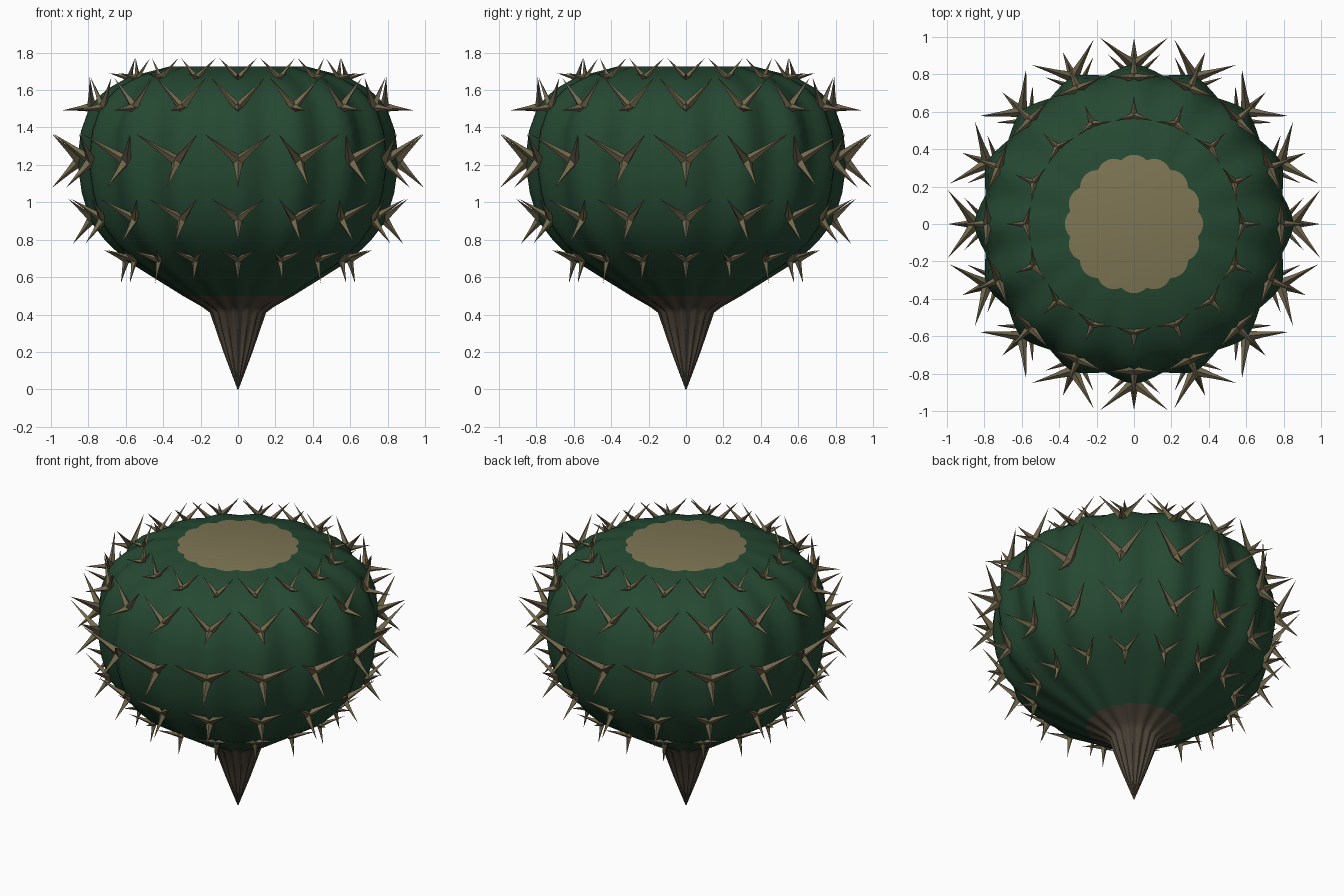
import bpy, bmesh, math
from mathutils import Vector

cube = bpy.data.objects.get("Cube")
if cube:
    bpy.data.objects.remove(cube)

RIBS = 16
STEPS = 6                      # columns per rib


def material(name, rgb):
    m = bpy.data.materials.new(name)
    m.use_nodes = True
    m.diffuse_color = (*rgb, 1)
    bsdf = next(n for n in m.node_tree.nodes if n.type == 'BSDF_PRINCIPLED')
    bsdf.inputs["Base Color"].default_value = (*rgb, 1)
    bsdf.inputs["Roughness"].default_value = 0.9
    return m


green = material("dark_green_skin", (0.019, 0.066, 0.032))
crown_tan = material("crown_tan", (0.205, 0.178, 0.088))
spine_tan = material("spine_tan", (0.17, 0.138, 0.075))
root_brown = material("root_brown", (0.078, 0.062, 0.042))


def finish(bm, name, mats, angle=None):
    bmesh.ops.recalc_face_normals(bm, faces=bm.faces)
    mesh = bpy.data.meshes.new(name)
    bm.to_mesh(mesh)
    bm.free()
    for m in mats:
        mesh.materials.append(m)
    ob = bpy.data.objects.new(name, mesh)
    bpy.context.collection.objects.link(ob)
    if angle:
        bpy.ops.object.select_all(action='DESELECT')
        bpy.context.view_layer.objects.active = ob
        ob.select_set(True)
        bpy.ops.object.shade_smooth_by_angle(angle=math.radians(angle))
    return ob


def ribbed_ring(bm, r, z, depth, power):
    """One closed ring whose radius dips between the ribs."""
    ring = []
    n = RIBS * STEPS
    for i in range(n):
        a = math.tau * i / n
        dip = abs(((i / STEPS + 0.5) % 1) - 0.5) * 2      # 0 on rib, 1 in groove
        k = r * (1 - depth * dip ** power)
        ring.append(bm.verts.new((k * math.cos(a), k * math.sin(a), z)))
    return ring


def lathe(name, profile, mats, cap=False, angle=40):
    bm = bmesh.new()
    rings = [ribbed_ring(bm, *row) for row in profile]
    for lo, hi in zip(rings, rings[1:]):
        for i in range(len(lo)):
            j = (i + 1) % len(lo)
            bm.faces.new((lo[i], lo[j], hi[j], hi[i]))
    if cap:
        bm.faces.new(rings[-1]).material_index = 1
    return finish(bm, name, mats, angle)


# Ribbed body with a flat scalloped crown: radius, height, groove depth, groove shape
lathe("body", [
    (0.295, 0.50, 0.05, 1),
    (0.60, 0.69, 0.05, 1),
    (0.71, 0.795, 0.055, 1),
    (0.79, 0.90, 0.06, 1),
    (0.835, 1.05, 0.06, 1),
    (0.86, 1.22, 0.06, 1),
    (0.84, 1.38, 0.06, 1),
    (0.79, 1.52, 0.06, 1),
    (0.70, 1.605, 0.06, 1),
    (0.585, 1.67, 0.06, 1),
    (0.37, 1.725, 0.06, 2),
], (green, crown_tan), cap=True)

# Fluted taproot
lathe("taproot", [
    (0.003, 0.0, 0.0, 1),
    (0.078, 0.20, 0.12, 1),
    (0.15, 0.41, 0.16, 1),
    (0.19, 0.44, 0.14, 1),
    (0.295, 0.50, 0.05, 1),
], (root_brown,), angle=60)


def spike(bm, base, tip, r):
    """Slender four-sided thorn."""
    axis = (tip - base).normalized()
    side = axis.cross(Vector((0, 0, 1))).normalized()
    up = side.cross(axis)
    ring = [bm.verts.new(base + r * d) for d in (side, up, -side, -up)]
    mid = [bm.verts.new(base.lerp(tip, 0.4) + r * 0.5 * d) for d in (side, up, -side, -up)]
    end = bm.verts.new(tip)
    for i in range(4):
        j = (i + 1) % 4
        bm.faces.new((ring[i], ring[j], mid[j], mid[i]))
        bm.faces.new((mid[i], mid[j], end))


def spine_ring(name, radius, height, tilt, out, rise, spread, thick):
    """Three-pronged spine clusters, one on each rib."""
    bm = bmesh.new()
    t = math.radians(tilt)
    for k in range(RIBS):
        a = math.tau * k / RIBS
        radial = Vector((math.cos(a), math.sin(a), 0))
        across = Vector((-math.sin(a), math.cos(a), 0))
        z = Vector((0, 0, 1))
        normal = radial * math.cos(t) + z * math.sin(t)
        upward = z * math.cos(t) - radial * math.sin(t)
        hub = radial * radius + z * height
        root = hub - normal * thick * 0.4
        for s, u in ((-1, 1), (1, 1), (0, -1)):
            spike(bm, root, hub + normal * out + upward * rise * u + across * spread * s, thick)
    finish(bm, name, (spine_tan,))


spine_ring("crown_spines", 0.585, 1.67, 60, 0.07, 0.08, 0.10, 0.018)
spine_ring("shoulder_spines", 0.79, 1.515, 40, 0.10, 0.115, 0.145, 0.025)
spine_ring("middle_spines", 0.86, 1.222, 0, 0.135, 0.145, 0.18, 0.03)
spine_ring("lower_spines", 0.79, 0.91, -6, 0.105, 0.12, 0.14, 0.026)
spine_ring("base_spines", 0.605, 0.69, -27, 0.075, 0.10, 0.10, 0.02)
